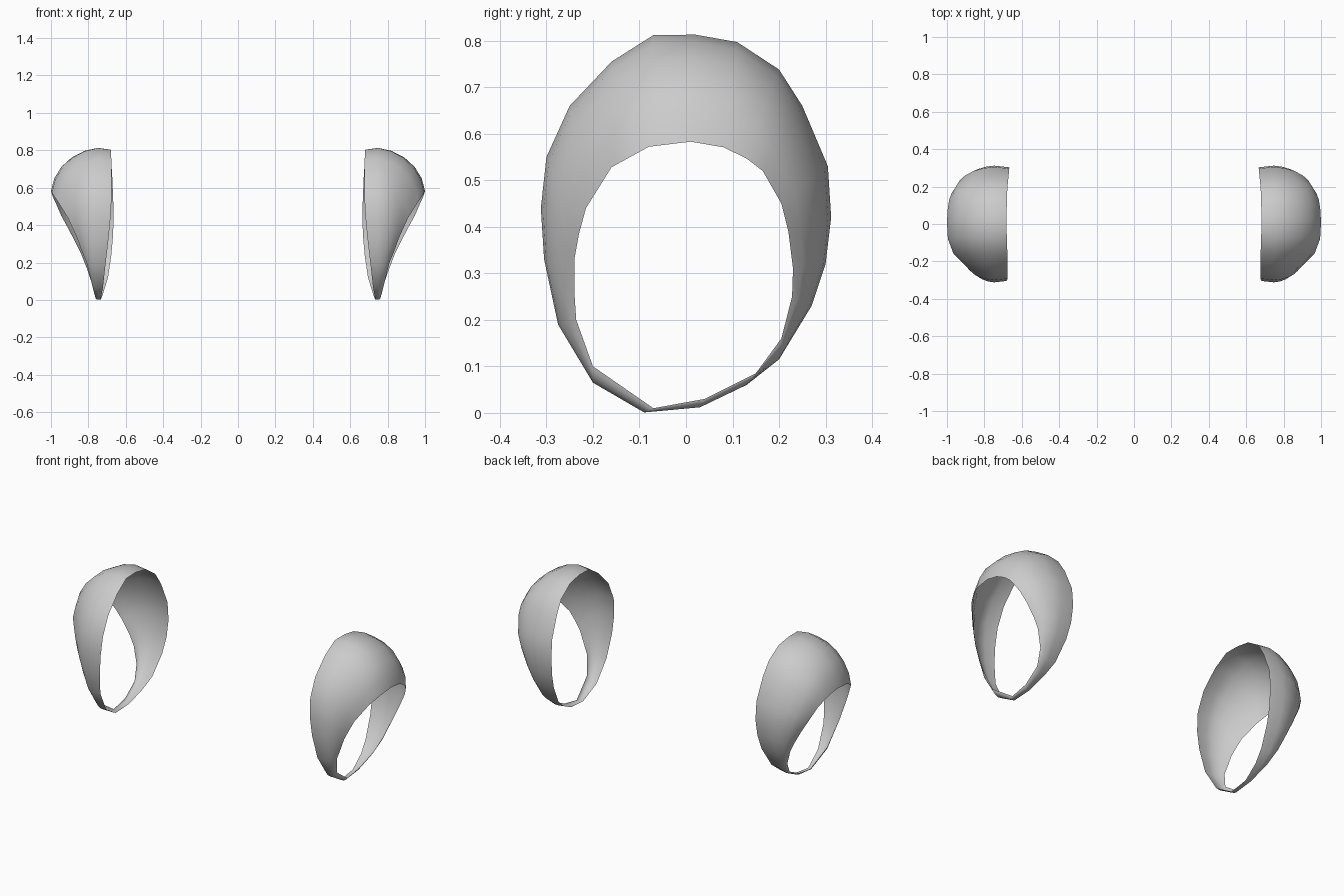
import bpy
import math

# Stations round the shell, from the top towards the front, under and up the back:
# widest rim (y, z), outer opening (y, z), opening x, inner edge x
STATIONS = [
    (.02, .813, .01, .583, 1.0, .682), (-.07, .812, -.08, .572, .995, .68),
    (-.16, .755, -.16, .528, .965, .677), (-.25, .66, -.215, .44, .91, .675),
    (-.30, .55, -.23, .385, .885, .676), (-.312, .44, -.24, .33, .86, .682),
    (-.305, .33, -.24, .26, .835, .692), (-.275, .19, -.236, .20, .81, .708),
    (-.20, .065, -.20, .10, .785, .722), (-.09, .001, -.07, .01, .762, .734),
    (.03, .012, .04, .03, .765, .728), (.13, .06, .15, .085, .78, .712),
    (.20, .115, .205, .16, .805, .695), (.27, .23, .228, .25, .84, .678),
    (.30, .32, .23, .31, .87, .67), (.312, .42, .22, .39, .912, .665),
    (.305, .53, .205, .45, .945, .667), (.25, .66, .165, .52, .975, .672),
    (.20, .738, .13, .547, .988, .677), (.11, .797, .08, .571, .996, .68),
]
RIM_X = .748
ARC_STEPS = 5


def station_points(my, mz, oy, oz, ox, ix):
    """Cross-section of the shell: inner edge, widest rim, then a bulge to the opening."""
    s = 1 - .36 * (RIM_X - ix)
    pts = [(ix, my * s, .41 + (mz - .41) * s)]
    for i in range(ARC_STEPS + 1):
        u = i / ARC_STEPS
        t = u * math.pi / 2
        a = .85 * math.sin(t) + .15 * u
        b = .85 * (1 - math.cos(t)) + .15 * u
        pts.append((RIM_X + (ox - RIM_X) * a, my + (oy - my) * b, mz + (oz - mz) * b))
    return pts


def make_shell(name, side):
    n, rows = len(STATIONS), ARC_STEPS + 2
    verts = [(side * x, y, z) for st in STATIONS for x, y, z in station_points(*st)]
    faces = []
    for j in range(n):
        a, b = j * rows, (j + 1) % n * rows
        for k in range(rows - 1):
            f = (a + k, b + k, b + k + 1, a + k + 1)
            faces.append(f if side > 0 else f[::-1])
    mesh = bpy.data.meshes.new(name)
    mesh.from_pydata(verts, [], faces)
    for p in mesh.polygons:
        p.use_smooth = True
    obj = bpy.data.objects.new(name, mesh)
    bpy.context.collection.objects.link(obj)


# Mirrored pair of open shells
make_shell("right_shell", 1)
make_shell("left_shell", -1)
